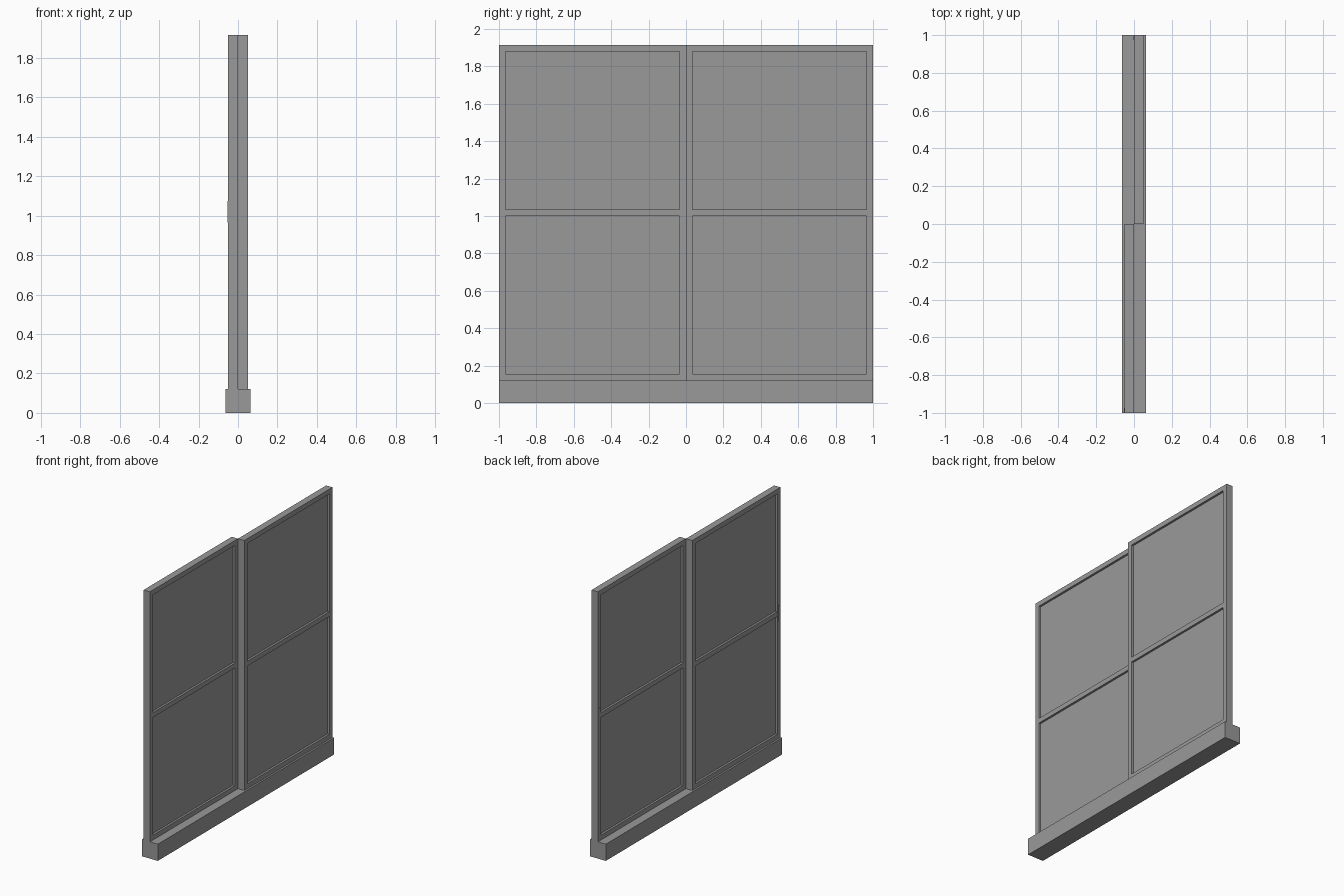
import bpy

cube = bpy.data.objects.get("Cube")
if cube:
    bpy.data.objects.remove(cube, do_unlink=True)

grey = bpy.data.materials.new("mid grey")
grey.use_nodes = True
colour = (0.32, 0.32, 0.32, 1)
grey.diffuse_color = colour
grey.node_tree.nodes["Principled BSDF"].inputs["Base Color"].default_value = colour


def box(name, low, high):
    """Add a box spanning two opposite corners."""
    bpy.ops.mesh.primitive_cube_add(size=1)
    obj = bpy.context.object
    obj.name = name
    for v in obj.data.vertices:
        v.co = [h if c > 0 else l for c, l, h in zip(v.co, low, high)]
    obj.data.materials.append(grey)
    return obj


BASE_TOP, TOP = 0.12, 1.915
THICK, RIM, DEPTH = 0.05, 0.035, 0.015
MID_LOW, MID_HIGH = 1.0, 1.035

# Floor track
box("base_track", (-0.063, -1, 0), (0.063, 1, BASE_TOP))


def door(name, x, y):
    """Sliding door: stiles, rails, recessed panels and a slim pull."""
    x2, y2 = x + THICK, y + 1
    for side, a in (("front", y), ("back", y2 - RIM)):
        box(f"{name}_{side}_stile", (x, a, BASE_TOP), (x2, a + RIM, TOP))
    rails = {"bottom": (BASE_TOP, BASE_TOP + RIM),
             "middle": (MID_LOW, MID_HIGH),
             "top": (TOP - RIM, TOP)}
    for part, (low, high) in rails.items():
        box(f"{name}_{part}_rail", (x, y + RIM, low), (x2, y2 - RIM, high))
    for part, low, high in (("lower", BASE_TOP + RIM, MID_LOW),
                            ("upper", MID_HIGH, TOP - RIM)):
        box(f"{name}_{part}_panel", (x + DEPTH, y + RIM, low),
            (x2 - DEPTH, y2 - RIM, high))
    # Pull plate near the outer edge
    outer = y2 - 0.025 if y >= 0 else y + 0.005
    box(f"{name}_pull", (x - 0.003, outer, 0.965), (x, outer + 0.02, 1.075))


door("front_door", -THICK, -1)
door("back_door", 0, 0)
